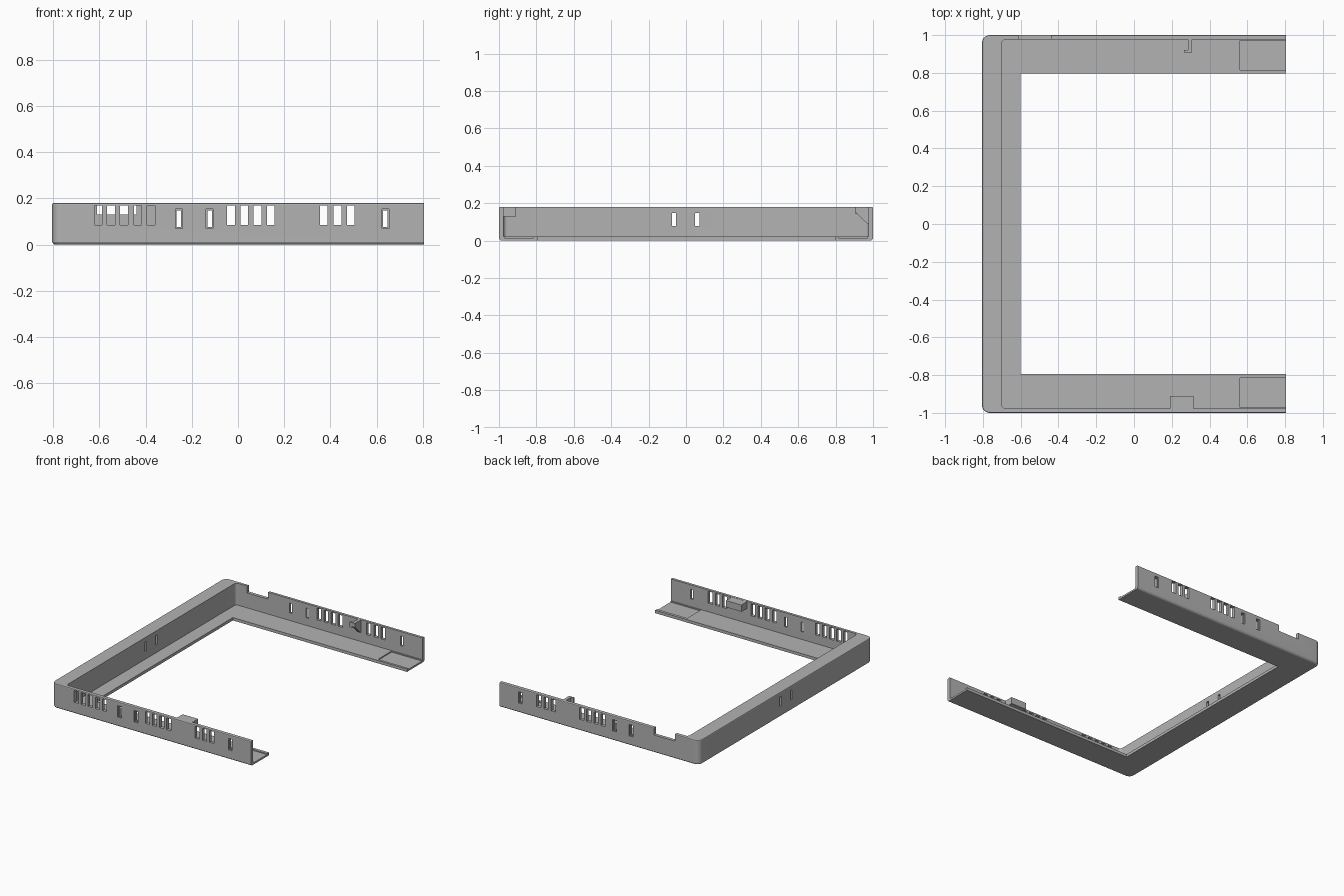
import bpy, bmesh, math

if "Cube" in bpy.data.objects:
    bpy.data.objects.remove(bpy.data.objects["Cube"])

grey = bpy.data.materials.new("plain grey")
grey.diffuse_color = (0.45, 0.45, 0.45, 1)
grey.use_nodes = True
grey.node_tree.nodes["Principled BSDF"].inputs["Base Color"].default_value = grey.diffuse_color


def finish(bm, name):
    bmesh.ops.recalc_face_normals(bm, faces=bm.faces)
    me = bpy.data.meshes.new(name)
    bm.to_mesh(me)
    bm.free()
    me.materials.append(grey)
    ob = bpy.data.objects.new(name, me)
    bpy.context.collection.objects.link(ob)
    return ob


def loft(name, rings):
    """Closed solid through matching rings of points."""
    bm = bmesh.new()
    rs = [[bm.verts.new(p) for p in r] for r in rings]
    n = len(rs[0])
    for a, b in zip(rs, rs[1:]):
        for i in range(n):
            j = (i + 1) % n
            bm.faces.new((a[i], a[j], b[j], b[i]))
    bm.faces.new(rs[0][::-1])
    bm.faces.new(rs[-1])
    return finish(bm, name)


def box(name, x0, x1, y0, y1, z0, z1):
    return loft(name, [[(x0, y0, z), (x1, y0, z), (x1, y1, z), (x0, y1, z)]
                       for z in (z0, z1)])


def outline(x0, x1, hy, r, z, seg=8):
    """Rectangle with rounded corners on its left side."""
    pts = [(x1, -hy, z), (x1, hy, z)]
    for cy, start in ((hy - r, 90), (r - hy, 180)):
        for i in range(seg + 1):
            a = math.radians(start + 90 * i / seg)
            pts.append((x0 + r + r * math.cos(a), cy + r * math.sin(a), z))
    return pts


# Outer block with softened bottom and top edges
body = loft("frame", [outline(-0.805 + d, 1.0, 1 - d, 0.042 - d, z)
                      for z, d in ((0, 0.012), (0.004, 0.005), (0.012, 0),
                                   (0.174, 0), (0.178, 0.002), (0.18, 0.006))])

cutters = []


def cut(*a):
    cutters.append(box("cutter", *a))


# Tray hollow, central opening and open right end
cutters.append(loft("cutter", [outline(-0.70, 1.3, 0.976, 0.02, z) for z in (0.021, 0.4)]))
cut(-0.60, 1.3, -0.794, 0.798, -0.2, 0.1)
cut(0.805, 1.4, -1.2, 1.2, -0.3, 0.5)

# Shallow floor recesses at both free ends
for s in (-1, 1):
    a, b = sorted((s * 0.815, s * 0.971))
    cut(0.56, 0.9, a, b, 0.013, 0.06)

# Vent slots: first group only in the front wall, the rest in both walls
for x in (-0.605, -0.549, -0.493, -0.434, -0.377):
    cut(x - 0.017, x + 0.017, -1.1, -0.9, 0.084, 0.17)
for x in (-0.03, 0.027, 0.085, 0.142, 0.371, 0.43, 0.488):
    cut(x - 0.017, x + 0.017, -1.1, 1.1, 0.084, 0.17)

# Narrow mounting slots with a shallow outer recess
for x in (-0.256, -0.123, 0.638):
    cut(x - 0.010, x + 0.010, -1.1, 1.1, 0.077, 0.147)
    for y0, y1 in ((-1.1, -0.992), (0.992, 1.1)):
        cut(x - 0.015, x + 0.015, y0, y1, 0.070, 0.153)

# Two slots through the thick left wall
for y in (-0.064, 0.06):
    cut(-0.9, -0.65, y - 0.011, y + 0.011, 0.078, 0.147)

# Notch in the top of the back wall
cut(-0.61, -0.44, 0.95, 1.1, 0.13, 0.3)

for c in cutters:
    c.hide_render = True
    m = body.modifiers.new("cut", 'BOOLEAN')
    m.operation = 'DIFFERENCE'
    m.solver = 'EXACT'
    m.object = c
dg = bpy.context.evaluated_depsgraph_get()
result = bpy.data.meshes.new_from_object(body.evaluated_get(dg))
body.modifiers.clear()
body.data = result
for c in cutters:
    bpy.data.objects.remove(c, do_unlink=True)

# Block on the inside of the front wall
box("front_block", 0.19, 0.315, -0.98, -0.91, 0.13, 0.179)

# Hook on the inside of the back wall: sloped web and a small end tab
profile = ((0.98, 0.179), (0.907, 0.179), (0.907, 0.15), (0.972, 0.088), (0.98, 0.088))
loft("hook_web", [[(x, y, z) for y, z in profile] for x in (0.285, 0.308)])
box("hook_tab", 0.265, 0.286, 0.907, 0.92, 0.142, 0.179)

bpy.ops.object.select_all(action='DESELECT')
body.select_set(True)
bpy.context.view_layer.objects.active = body
bpy.ops.object.shade_smooth_by_angle(angle=math.radians(25))
